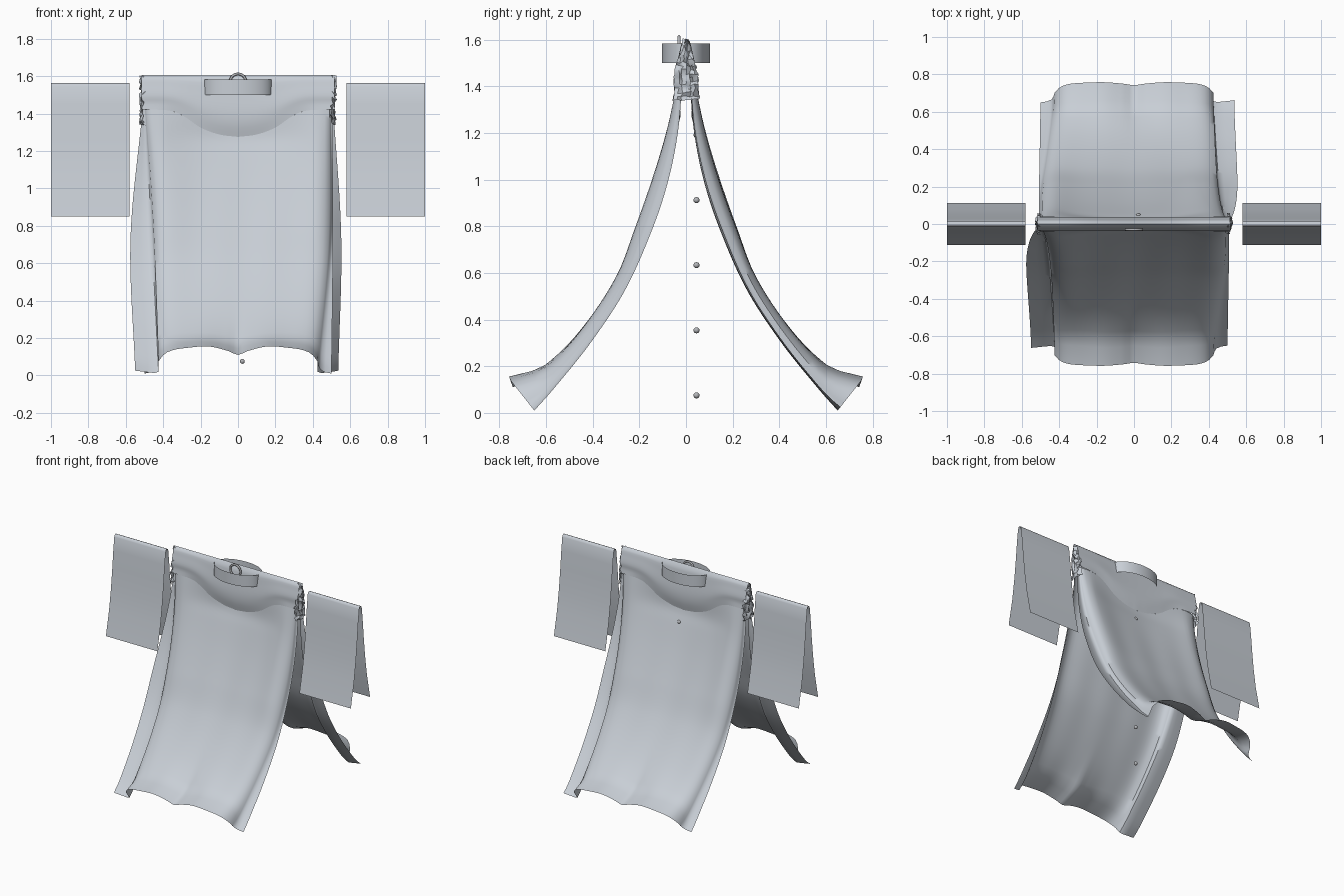
import bpy, bmesh, math, random
from mathutils import Matrix

if "Cube" in bpy.data.objects:
    bpy.data.objects.remove(bpy.data.objects["Cube"])

random.seed(4)


def material(name, rgb):
    m = bpy.data.materials.new(name)
    m.diffuse_color = (*rgb, 1)
    m.use_nodes = True
    m.node_tree.nodes["Principled BSDF"].inputs["Base Color"].default_value = m.diffuse_color
    return m


CLOTH = material("pale blue grey cloth", (0.58, 0.62, 0.67))
METAL = material("grey fastening", (0.45, 0.46, 0.48))


def lerp(a, b, t):
    return a + (b - a) * t


def curve(points, v):
    """Piecewise smooth lookup through (input, output) pairs with ascending input."""
    if v <= points[0][0]:
        return points[0][1]
    n = len(points)
    for i in range(n - 1):
        (a, p), (b, q) = points[i], points[i + 1]
        if v <= b:
            slope = (q - p) / (b - a)
            m0 = (q - points[i - 1][1]) / (b - points[i - 1][0]) if i else slope
            m1 = (points[i + 2][1] - p) / (points[i + 2][0] - a) if i + 2 < n else slope
            t = (v - a) / (b - a)
            h = b - a
            return ((2*t**3 - 3*t*t + 1) * p + (t**3 - 2*t*t + t) * h * m0
                    + (3*t*t - 2*t**3) * q + (t**3 - t*t) * h * m1)
    return points[-1][1]


def sheet(name, rows, mat=CLOTH, closed=False, angle=50):
    """Smooth open surface through a grid of points."""
    bm = bmesh.new()
    grid = [[bm.verts.new(p) for p in row] for row in rows]
    for a, b in zip(grid, grid[1:]):
        n = len(a)
        for i in range(n if closed else n - 1):
            j = (i + 1) % n
            bm.faces.new((a[i], b[i], b[j], a[j]))
    me = bpy.data.meshes.new(name)
    bm.to_mesh(me)
    bm.free()
    me.materials.append(mat)
    ob = bpy.data.objects.new(name, me)
    bpy.context.collection.objects.link(ob)
    shade(ob, angle)
    return ob


def shade(ob, angle=50):
    bpy.ops.object.select_all(action='DESELECT')
    ob.select_set(True)
    bpy.context.view_layer.objects.active = ob
    bpy.ops.object.shade_smooth_by_angle(angle=math.radians(angle))


def turned_copy(ob, name):
    """Back half: the same part turned half way round, its side flap a little narrower."""
    me = ob.data.copy()
    me.transform(Matrix.Rotation(math.pi, 4, 'Z'))
    for v in me.vertices:
        if v.co.x > 0.51:
            v.co.x = 0.51 + (v.co.x - 0.51) * 0.65
    other = bpy.data.objects.new(name, me)
    bpy.context.collection.objects.link(other)


def neckline(x):
    """Height of the scooped crease under the yoke."""
    return curve([(0, 1.275), (0.1, 1.288), (0.2, 1.325), (0.28, 1.38),
                  (0.34, 1.41), (0.42, 1.42), (0.6, 1.42)], abs(x))


# Depth of the cloth by height: middle, outer edge and tucked inner edge
MIDDLE = [(0.155, -0.758), (0.17, -0.69), (0.2, -0.61), (0.35, -0.455), (0.58, -0.297),
          (0.8, -0.195), (1.0, -0.115), (1.19, -0.05), (1.28, -0.022), (1.42, -0.02)]
OUTER = [(0.155, -0.758), (0.17, -0.69), (0.2, -0.61), (0.35, -0.46), (0.58, -0.305),
         (0.8, -0.22), (1.0, -0.15), (1.2, -0.09), (1.42, -0.04)]
INNER = [(0.01, -0.65), (0.1, -0.57), (0.3, -0.41), (0.53, -0.26), (0.8, -0.14),
         (1.0, -0.075), (1.2, -0.035), (1.42, -0.015)]
# Small dip of the hem below its level by x
DIP = [(-0.36, -0.015), (-0.28, -0.008), (-0.16, 0), (-0.05, -0.025), (0, -0.045),
       (0.05, -0.025), (0.16, 0), (0.28, -0.008), (0.36, -0.015)]

# Skirt panel columns: x at top, middle and hem, and tuck amount
columns = [(-0.51, -0.575, -0.55, 0.88), (-0.507, -0.55, -0.52, 0.91),
           (-0.503, -0.52, -0.48, 0.95), (-0.50, -0.485, -0.445, 0.98),
           (-0.497, -0.46, -0.425, 0.93), (-0.494, -0.452, -0.424, 0.75)]
N = 36
for i in range(N + 1):
    f = i / N
    columns.append((lerp(-0.49, 0.49, f), lerp(-0.45, 0.485, f), lerp(-0.425, 0.425, f),
                    0.5 * abs(2 * f - 1) ** 12))
columns += [(0.492, 0.492, 0.43, 0.68), (0.495, 0.497, 0.44, 0.84),
            (0.50, 0.502, 0.465, 0.95), (0.505, 0.508, 0.50, 1.0)]

R = 48
rows = []
for r in range(R + 1):
    t = r / R
    row = []
    for xt, xm, xh, tuck in columns:
        x = curve([(0, xt), (0.5, xm), (1, xh)], t)
        top = neckline(xt)
        za, zb = lerp(top, 0.155, t), lerp(top, 0.01, t)
        side = min(abs(x) / 0.42, 1) ** 2
        y = lerp(curve(MIDDLE, za), curve(OUTER, za), side)
        fold = 0.002 * math.sin(x * 24 + 1.5 * t) * math.sin(math.pi * t)
        dip = curve(DIP, x) * (1 - tuck) * t ** 12
        row.append((x, lerp(y, curve(INNER, zb), tuck) + fold - dip * 0.35,
                    lerp(za, zb, tuck) + dip))
    rows.append(row)
turned_copy(sheet("front_panel", rows), "back_panel")

# Rolled yoke above the crease
rows = []
M = 48
for k in range(15):
    t = k / 14
    row = []
    for i in range(M + 1):
        x = lerp(-0.515, 0.515, i / M)
        zc = neckline(x)
        z = lerp(1.605, zc, t)
        side = min(abs(x) / 0.42, 1) ** 2
        end = lerp(curve(MIDDLE, zc), curve(OUTER, zc), side)
        y = curve([(0, 0), (0.06, -0.015), (0.3, -0.027), (0.6, -0.038),
                   (0.8, -0.036), (1, end)], t)
        row.append((x, y, z))
    rows.append(row)
turned_copy(sheet("front_yoke", rows), "back_yoke")

# Crumpled cloth at the shoulder ends
DEPTH = [(1.34, 0.055), (1.4, 0.052), (1.48, 0.045), (1.55, 0.022), (1.6, 0.01)]
for s, side in ((-1, "left"), (1, "right")):
    rows = []
    for k in range(17):
        z = lerp(1.60, 1.34, k / 16)
        row = []
        for j in range(7):
            u = j / 3 - 1
            bulge = 0.01 * (1 - u * u)
            row.append((s * (0.507 + bulge + random.uniform(-0.014, 0.014)),
                        u * curve(DEPTH, z) + random.uniform(-0.006, 0.006),
                        z + random.uniform(-0.005, 0.005)))
        rows.append(row)
    sheet(side + "_shoulder_ruffle", rows, angle=40)

# Detached sleeves: one folded sheet on each side
half = [(0.0, 1.563), (0.008, 1.56), (0.015, 1.545), (0.026, 1.45), (0.038, 1.32),
        (0.053, 1.18), (0.075, 1.03), (0.112, 0.85)]
profile = [(-y, z) for y, z in reversed(half)] + half[1:]
for s, side in ((-1, "left"), (1, "right")):
    sheet(side + "_sleeve", [[(s * lerp(0.58, 1.0, i / 6), y, z) for y, z in profile]
                             for i in range(7)], angle=70)

# Standing oval collar band
ring = [(0.183 * math.cos(a), 0.103 * math.sin(a))
        for a in (2 * math.pi * i / 48 for i in range(48))]
sheet("collar", [[(x, y, z) for x, y in ring] for z in (1.5, 1.583)], closed=True)

# Hanging loop
bpy.ops.mesh.primitive_torus_add(major_radius=0.042, minor_radius=0.007, major_segments=28,
                                 minor_segments=8, location=(0, -0.03, 1.57),
                                 rotation=(math.pi / 2, 0, 0))
loop = bpy.context.object
loop.name = "hanging_loop"
loop.data.materials.append(METAL)
shade(loop)

# Row of buttons
for i in range(5):
    bpy.ops.mesh.primitive_uv_sphere_add(segments=16, ring_count=10, radius=0.013,
                                         location=(0.023, 0.045, 0.075 + 0.279 * i))
    button = bpy.context.object
    button.name = f"button_{i + 1}"
    button.data.materials.append(METAL)
    shade(button)
